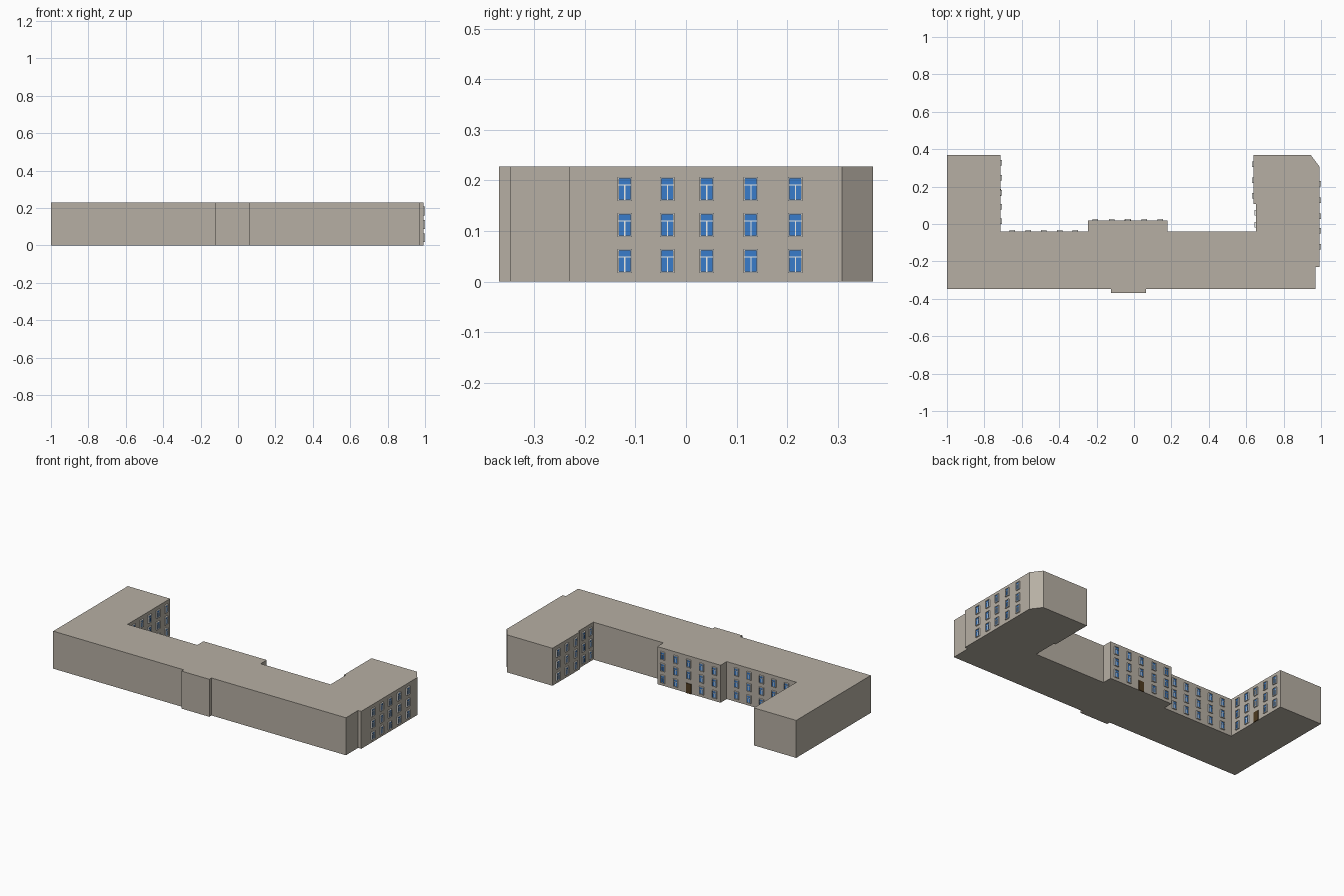
import bpy, bmesh, math
from mathutils import Matrix, Vector

if "Cube" in bpy.data.objects:
    bpy.data.objects.remove(bpy.data.objects["Cube"])

H = 0.228
ROWS = (0.041, 0.112, 0.183)


def material(name, color):
    m = bpy.data.materials.new(name)
    m.diffuse_color = (*color, 1)
    m.use_nodes = True
    m.node_tree.nodes["Principled BSDF"].inputs["Base Color"].default_value = m.diffuse_color
    return m


WALL = material("stone", (0.47, 0.43, 0.37))
WHITE = material("white_paint", (0.85, 0.85, 0.82))
BLUE = material("blue_glass", (0.04, 0.2, 0.6))
BROWN = material("brown_wood", (0.08, 0.045, 0.015))


def finish(bm, name, mat):
    me = bpy.data.meshes.new(name)
    bmesh.ops.recalc_face_normals(bm, faces=bm.faces)
    bm.to_mesh(me)
    bm.free()
    me.materials.append(mat)
    bpy.context.collection.objects.link(bpy.data.objects.new(name, me))


def box(bm, frame, u, z, w, h, depth):
    # Box on a wall: u along the wall, z up, depth outward
    mat = frame @ Matrix.Translation((u, depth / 2 - 0.001, z)) @ Matrix.Diagonal((w, depth + 0.002, h, 1))
    bmesh.ops.create_cube(bm, size=1, matrix=mat)


# Building body: extruded footprint with wings and projecting bays
outline = [(-1, -0.348), (-0.122, -0.348), (-0.122, -0.369), (0.065, -0.369),
           (0.065, -0.348), (0.97, -0.348), (0.97, -0.231), (0.991, -0.231),
           (0.991, 0.308), (0.945, 0.369), (0.64, 0.369), (0.64, 0.107),
           (0.651, 0.107), (0.651, -0.04), (0.18, -0.04), (0.18, 0.019),
           (-0.246, 0.019), (-0.246, -0.04), (-0.715, -0.04),
           (-0.715, 0.369), (-1, 0.369)]
bm = bmesh.new()
base = bm.faces.new([bm.verts.new((x, y, 0)) for x, y in outline])
top = bmesh.ops.extrude_face_region(bm, geom=[base])
bmesh.ops.translate(bm, vec=Vector((0, 0, H)),
                    verts=[v for v in top["geom"] if isinstance(v, bmesh.types.BMVert)])
finish(bm, "building_body", WALL)


def facade(name, points, angle, door=None):
    # Grid of T-bar windows; the ground floor of column `door` holds a door
    frames, panes = bmesh.new(), bmesh.new()
    w, h, t, d = 0.029, 0.047, 0.003, 0.008
    for i, (x, y) in enumerate(points):
        place = Matrix.Translation((x, y, 0)) @ Matrix.Rotation(math.radians(angle), 4, "Z")
        for r, z in enumerate(ROWS):
            if i == door and r == 0:
                bm = bmesh.new()
                box(bm, place, 0, 0.03, 0.036, 0.06, 0.004)
                finish(bm, name + "_door", BROWN)
                continue
            box(panes, place, 0, z, w - t, h - t, 0.004)
            for s in (-1, 1):
                box(frames, place, s * (w - t) / 2, z, t, h, d)
                box(frames, place, 0, z + s * (h - t) / 2, w, t, d)
            box(frames, place, 0, z + 0.008, w - t, 0.002, 0.006)
            box(frames, place, 0, z - 0.007, 0.002, 0.03, 0.006)
    finish(frames, name + "_window_frames", WHITE)
    finish(panes, name + "_window_panes", BLUE)


# Outer right wall
facade("right_wall", [(0.991, y) for y in (-0.121, -0.037, 0.041, 0.128, 0.216)], -90)
# Courtyard: central bay, left recess, and inner walls of both wings
facade("central_bay", [(-0.033 + 0.087 * k, 0.019) for k in range(-2, 3)], 0, door=2)
facade("left_recess", [(-0.482 + 0.084 * k, -0.04) for k in range(-2, 3)], 0)
facade("left_wing", [(-0.715, y) for y in (0.015, 0.092, 0.168, 0.248, 0.327)], -90, door=2)
facade("right_wing", [(0.64, 0.32), (0.64, 0.235), (0.64, 0.15), (0.651, 0.06), (0.651, -0.005)], 90)
